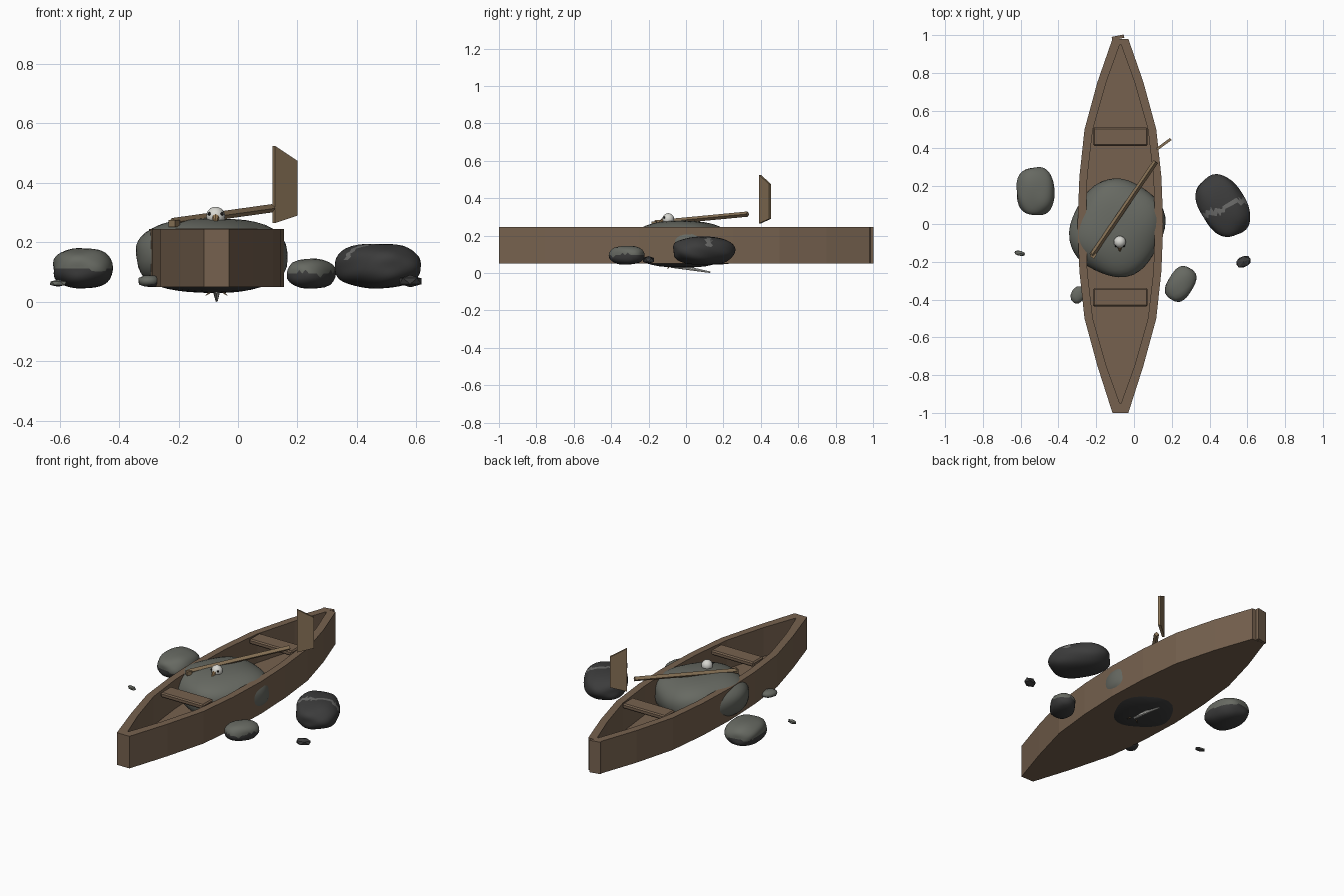
import bpy, bmesh, math
from mathutils import Vector, Matrix

cube = bpy.data.objects.get("Cube")
if cube:
    bpy.data.objects.remove(cube, do_unlink=True)


def material(name, r, g, b):
    m = bpy.data.materials.new(name)
    m.use_nodes = True
    m.diffuse_color = (r, g, b, 1)
    m.node_tree.nodes["Principled BSDF"].inputs["Base Color"].default_value = (r, g, b, 1)
    return m


WOOD = material("hull_wood", .18, .12, .077)
OAR = material("paddle_wood", .24, .165, .092)
STONE = material("grey_green_stone", .135, .142, .122)
DARK = material("dark_stone", .045, .045, .045)
VEIN = material("pale_vein", .15, .15, .145)
WHITE = material("white_feather", .68, .68, .64)
BEAK = material("beak_tan", .3, .19, .09)
BLACK = material("eye_black", .01, .01, .01)


def finish(name, bm, mats, smooth=False):
    bmesh.ops.recalc_face_normals(bm, faces=bm.faces)
    me = bpy.data.meshes.new(name)
    bm.to_mesh(me)
    bm.free()
    ob = bpy.data.objects.new(name, me)
    bpy.context.collection.objects.link(ob)
    for m in mats:
        me.materials.append(m)
    for p in me.polygons:
        p.use_smooth = smooth
    return ob


def box(name, centre, size, mat, turn=0, bevel=0):
    bm = bmesh.new()
    bmesh.ops.create_cube(bm, size=1, matrix=Matrix.Translation(centre)
                          @ Matrix.Rotation(turn, 4, 'Z') @ Matrix.Diagonal((*size, 1)))
    if bevel:
        bmesh.ops.bevel(bm, geom=bm.edges[:], offset=bevel, segments=1, affect='EDGES')
    return finish(name, bm, [mat])


def spike(name, a, b, r1, r2, mat, sides=8):
    a, b = Vector(a), Vector(b)
    bm = bmesh.new()
    rot = (b - a).to_track_quat('Z', 'Y').to_matrix().to_4x4()
    bmesh.ops.create_cone(bm, cap_ends=True, segments=sides, radius1=r1, radius2=r2,
                          depth=(b - a).length, matrix=Matrix.Translation((a + b) / 2) @ rot)
    return finish(name, bm, [mat])


def ball(name, centre, r, mat):
    bm = bmesh.new()
    bmesh.ops.create_uvsphere(bm, u_segments=16, v_segments=10, radius=r,
                              matrix=Matrix.Translation(centre))
    return finish(name, bm, [mat], True)


def rock(name, centre, radii, turn, paint, detail=4, power=2.5, lump=.03):
    """Rounded boulder; paint(point) picks the material of each face."""
    bm = bmesh.new()
    bmesh.ops.create_icosphere(bm, subdivisions=detail, radius=1)
    rot = Matrix.Rotation(turn, 3, 'Z')
    for v in bm.verts:
        d = v.co.copy()
        d /= sum(abs(c) ** power for c in d) ** (1 / power)
        d *= 1 + lump * math.sin(4 * d.x + 7 * centre[0]) * math.cos(3 * d.y + 5 * d.z)
        v.co = rot @ Vector(c * r for c, r in zip(d, radii)) + Vector(centre)
    for f in bm.faces:
        f.material_index = paint(f.calc_center_median())
    return finish(name, bm, [STONE, DARK, VEIN], detail > 1)


def below(height, wave=.006):
    return lambda p: int(p.z + wave * math.sin(40 * p.x + 25 * p.y) < height)


# Hull: thick plank walls around a low floor
MID = -.072


def outline(half, z):
    right = [(w, y) for y, w in reversed(half)]
    right += [(w, -y) for y, w in half[1:]]
    left = [(-w, y) for w, y in reversed(right)]
    return [(MID + x, min(y, .98), z) for x, y in right + left]


outer = [(0, .227), (.25, .217), (.5, .19), (.75, .122), (1, .042)]
inner = [(0, .183), (.25, .175), (.5, .146), (.75, .075), (.95, .003)]
bm = bmesh.new()
rings = [[bm.verts.new(c) for c in outline(*r)] for r in
         ((outer, .05), (outer, .245), (inner, .245), (inner, .07))]
n = len(rings[0])
for low, high in zip(rings, rings[1:]):
    for i in range(n):
        j = (i + 1) % n
        bm.faces.new((low[i], low[j], high[j], high[i]))
bm.faces.new(rings[0])
bm.faces.new(rings[-1])
finish("canoe_hull", bm, [WOOD])
box("stern_plate", (-.085, .988, .148), (.065, .018, .194), WOOD, .2)

# Benches
for name, y in (("front_bench", -.388), ("rear_bench", .462)):
    box(name, (MID, y, .232), (.288, .098, .03), WOOD, 0, .007)

# Paddle: grip, shaft and tapered upright blade
a, b = Vector((-.222, -.165, .268)), Vector((.115, .33, .315))
heading = math.atan2(b.y - a.y, b.x - a.x)
spike("paddle_shaft", a, b, .014, .014, OAR, 4)
box("paddle_grip", (-.215, -.165, .264), (.03, .026, .024), OAR, heading)
bm = bmesh.new()
side = Vector((.65, -.76, 0)) * .007
corners = [Vector(c) for c in ((.12, .395, .265), (.195, .45, .29),
                               (.195, .45, .475), (.12, .395, .525))]
front = [bm.verts.new(c + side) for c in corners]
back = [bm.verts.new(c - side) for c in corners]
bm.faces.new(front)
bm.faces.new(back)
for i in range(4):
    j = (i + 1) % 4
    bm.faces.new((front[i], front[j], back[j], back[i]))
finish("paddle_blade", bm, [OAR])


# Boulders
def veined(p):
    off = -.39 * (p.x - .475) + .92 * (p.y - .085) + .008 * math.sin(45 * p.x)
    return 2 if abs(off) < .014 and p.z > .14 else 1


rock("boat_boulder", (-.088, -.022, .155), (.235, .25, .125), -.5, below(.065), 4, 2.6, .015)
rock("left_boulder", (.47, .095, .12), (.12, .17, .075), .55, veined)
rock("right_boulder", (-.522, .173, .113), (.1, .127, .067), .05, below(.11))
rock("front_boulder", (.247, -.317, .095), (.068, .098, .05), -.55, below(.095), 3)

# Pebbles
rock("right_pebble", (-.297, -.375, .07), (.036, .047, .02), -.4, below(.06), 2)
rock("far_pebble", (-.605, -.155, .063), (.03, .014, .012), -.2, below(.06), 1)
rock("left_pebble", (.58, -.2, .07), (.043, .03, .021), .4, lambda p: 1, 1)

# Bird sunk in the boulder: head, beak and eyes above, tail and claws beneath
ball("bird_head", (-.075, -.095, .288), .032, WHITE)
spike("bird_beak", (-.075, -.115, .286), (-.075, -.15, .264), .015, .002, BEAK)
for name, s in (("left_eye", 1), ("right_eye", -1)):
    ball(name, (-.075 + s * .021, -.116, .296), .006, BLACK)
    spike(name.replace("eye", "claw"), (-.072, -.08, .05), (-.072 + s * .036, -.1, .022),
          .008, .001, BEAK)
spike("bird_tail", (-.072, -.08, .042), (-.072, .13, .004), .014, .004, WHITE)
